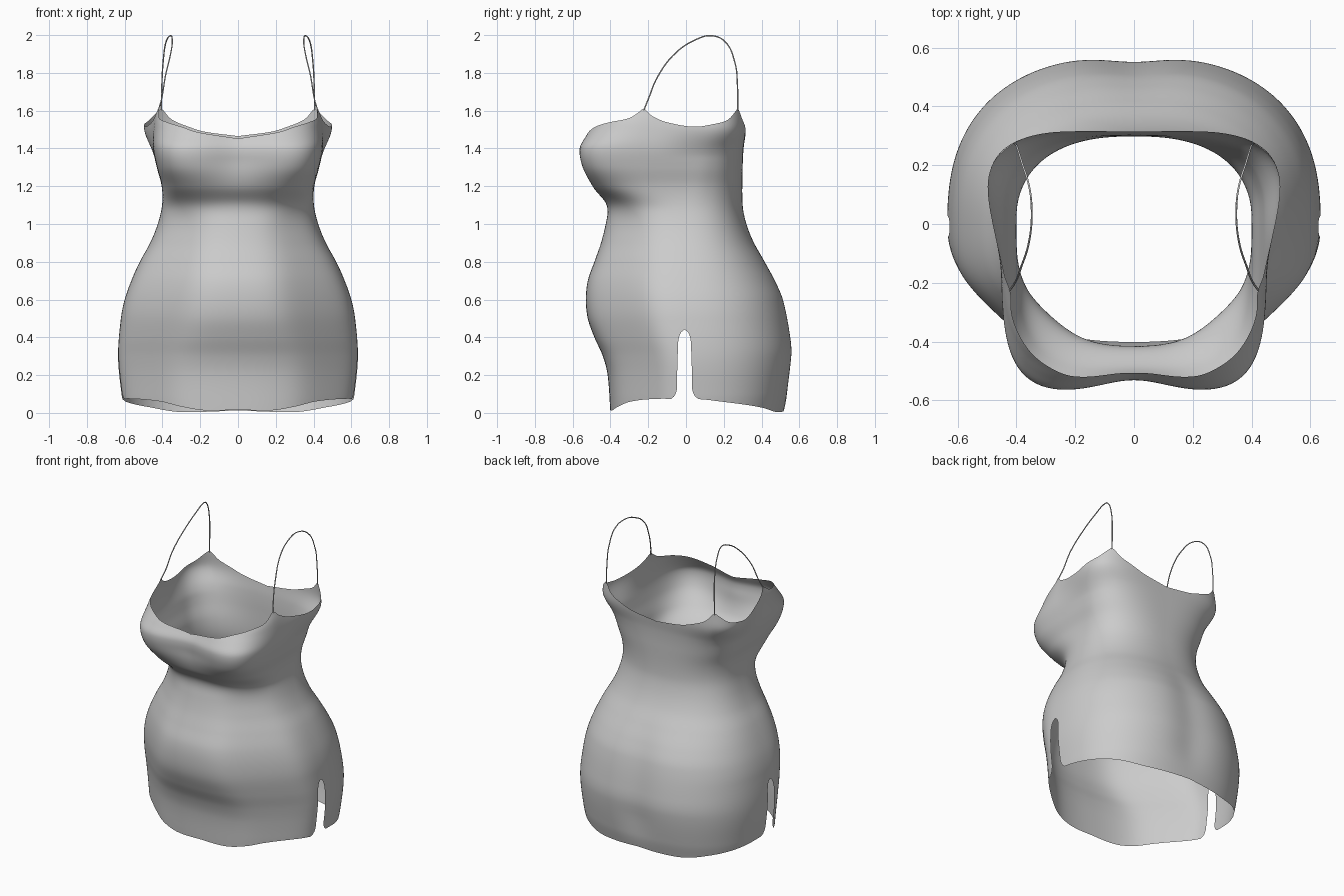
import bpy, bmesh, math
from mathutils import Vector

if "Cube" in bpy.data.objects:
    bpy.data.objects.remove(bpy.data.objects["Cube"])

fabric = bpy.data.materials.new("grey fabric")
fabric.diffuse_color = (0.6, 0.6, 0.6, 1)
fabric.use_nodes = True
fabric.node_tree.nodes["Principled BSDF"].inputs["Base Color"].default_value = fabric.diffuse_color


def curve(points):
    """Smooth interpolation through (position, value) pairs."""
    n = len(points)
    slope = []
    for i in range(n):
        a, b = points[max(i - 1, 0)], points[min(i + 1, n - 1)]
        slope.append((b[1] - a[1]) / (b[0] - a[0]))

    def f(x):
        if x <= points[0][0]:
            return points[0][1]
        for i in range(n - 1):
            (x0, y0), (x1, y1) = points[i], points[i + 1]
            if x <= x1:
                h = x1 - x0
                t = (x - x0) / h
                return ((2*t**3 - 3*t*t + 1) * y0 + (t**3 - 2*t*t + t) * h * slope[i]
                        + (3*t*t - 2*t**3) * y1 + (t**3 - t*t) * h * slope[i + 1])
        return points[-1][1]
    return f


def smooth(a, b, x):
    t = min(max((x - a) / (b - a), 0), 1)
    return t * t * (3 - 2 * t)


# Body profiles by height: half width, front depth, back depth, squareness
half_width = curve([(0, .60), (.1, .617), (.3, .635), (.5, .62), (.6, .60), (.7, .565),
                    (.8, .52), (.9, .465), (1, .425), (1.1, .402), (1.2, .404),
                    (1.3, .43), (1.4, .45), (1.5, .45), (1.6, .44)])
front_depth = curve([(0, .40), (.2, .415), (.3, .44), (.4, .485), (.5, .52), (.6, .53),
                     (.7, .52), (.8, .485), (.9, .45), (1, .425), (1.07, .415),
                     (1.12, .43), (1.2, .50), (1.3, .562), (1.4, .58), (1.46, .55),
                     (1.5, .525), (1.545, .49), (1.6, .40)])
back_depth = curve([(0, .515), (.1, .54), (.3, .57), (.4, .565), (.6, .525), (.7, .48),
                    (.8, .42), (.9, .36), (1, .32), (1.1, .30), (1.3, .30), (1.4, .305),
                    (1.5, .318), (1.6, .32)])
front_power = curve([(0, 2.3), (.6, 2.3), (1.07, 2.4), (1.2, 3.6), (1.3, 4.6), (1.4, 4.6),
                     (1.5, 3.8), (1.6, 3.5)])
back_power = curve([(0, 2.55), (1.1, 2.4), (1.4, 3.2), (1.5, 4), (1.6, 4)])
# Diagonal flattening between belly and hip
diagonal = curve([(0, .49), (.5, .475), (.9, .50), (1.07, .535), (1.2, .70), (1.3, 1.2)])

# Rim and hem heights by angle from the front, in degrees
rim = curve([(0, 1.452), (22, 1.485), (32, 1.515), (43.5, 1.54), (54, 1.56), (62, 1.60),
             (68, 1.57), (77, 1.54), (95, 1.515), (107, 1.53), (115, 1.55), (124, 1.60),
             (130, 1.555), (137, 1.525), (150, 1.49), (180, 1.465)])
hem = curve([(0, .016), (28, .014), (45, .035), (60, .06), (85, .075), (100, .06),
             (125, .03), (142, .006), (160, .006), (180, .014)])


def body_point(deg, z):
    """Point on the body at an angle from the front and a height."""
    d = abs(deg)
    s, c = math.sin(math.radians(d)), math.cos(math.radians(d))
    a = half_width(z) * (1 + .12 * smooth(1.35, 1.52, z) * smooth(65, 110, d))
    b = front_depth(z) if c > 0 else back_depth(z)
    k = smooth(70, 110, d)
    n = front_power(z) * (1 - k) + back_power(z) * k
    r = ((s / a) ** n + (abs(c) / b) ** n) ** (-1 / n)
    if c > 0:
        flat = diagonal(z) * (half_width(z) + b) / (.67 * s + .74 * c)
        r = (r ** -24 + flat ** -24) ** (-1 / 24)
    bust = smooth(1.15, 1.35, z)
    r *= 1 - .085 * bust * math.exp(-(d / 18) ** 2)
    seat = smooth(0, .25, z) * (1 - smooth(.6, .9, z))
    r *= 1 - .035 * seat * math.exp(-((180 - d) / 14) ** 2)
    return Vector((math.copysign(r * s, deg), -r * c, z))


SEAM = 89.3


def slit(z):
    """Half width of the side slit in degrees."""
    if z >= .44:
        return 0
    w = .04 * math.sqrt(max(1 - ((z - .36) / .08) ** 2, 0)) if z > .36 else .04
    w -= .006 * smooth(.15, .4, z) * (w / .04)
    if z < .14:
        w += .05 * (1 - math.sqrt(max(1 - ((.14 - z) / .07) ** 2, 0)))
    return math.degrees(w / .63)


# Dress body: front and back panels joined at the side seams above the slits
ROWS, COLS = 110, 96
bm = bmesh.new()
for start, end in ((-SEAM, SEAM), (SEAM, 360 - SEAM)):
    mid, half = (start + end) / 2, (end - start) / 2
    grid = []
    for i in range(COLS + 1):
        u = 2 * i / COLS - 1
        base = mid + u * half
        d = base if base <= 180 else 360 - base
        low = hem(abs(d))
        peak = max(math.exp(-abs(abs(d) - p) / 1.5) for p in (62, 124))
        high = rim(abs(d)) + .015 * peak
        column = []
        for j in range(ROWS + 1):
            z = low + (high - low) * j / ROWS
            deg = mid + u * (half - slit(z))
            deg = deg if deg <= 180 else deg - 360
            column.append(bm.verts.new(body_point(deg, z)))
        grid.append(column)
    for i in range(COLS):
        for j in range(ROWS):
            bm.faces.new((grid[i][j], grid[i + 1][j], grid[i + 1][j + 1], grid[i][j + 1]))
bmesh.ops.remove_doubles(bm, verts=bm.verts, dist=.0003)
for f in bm.faces:
    f.smooth = True
mesh = bpy.data.meshes.new("dress_body")
bm.to_mesh(mesh)
bm.free()
mesh.materials.append(fabric)
bpy.context.collection.objects.link(bpy.data.objects.new("dress_body", mesh))

# Shoulder straps: thin cords looping from the front peak to the back peak
path = [(.405, -.20, 1.66), (.385, -.15, 1.78), (.355, -.05, 1.91), (.348, .05, 1.975),
        (.357, .13, 1.997), (.38, .205, 1.967), (.397, .26, 1.85), (.403, .272, 1.74)]
for side, name in ((-1, "left_strap"), (1, "right_strap")):
    pts = [body_point(62, 1.60)] + [Vector(p) for p in path] + [body_point(124, 1.60)]
    data = bpy.data.curves.new(name, "CURVE")
    data.dimensions = "3D"
    data.bevel_depth = .0035
    data.bevel_resolution = 1
    data.resolution_u = 6
    spline = data.splines.new("BEZIER")
    spline.bezier_points.add(len(pts) - 1)
    for bp, p in zip(spline.bezier_points, pts):
        bp.co = (side * p.x, p.y, p.z)
        bp.handle_left_type = bp.handle_right_type = "AUTO"
    data.materials.append(fabric)
    bpy.context.collection.objects.link(bpy.data.objects.new(name, data))
